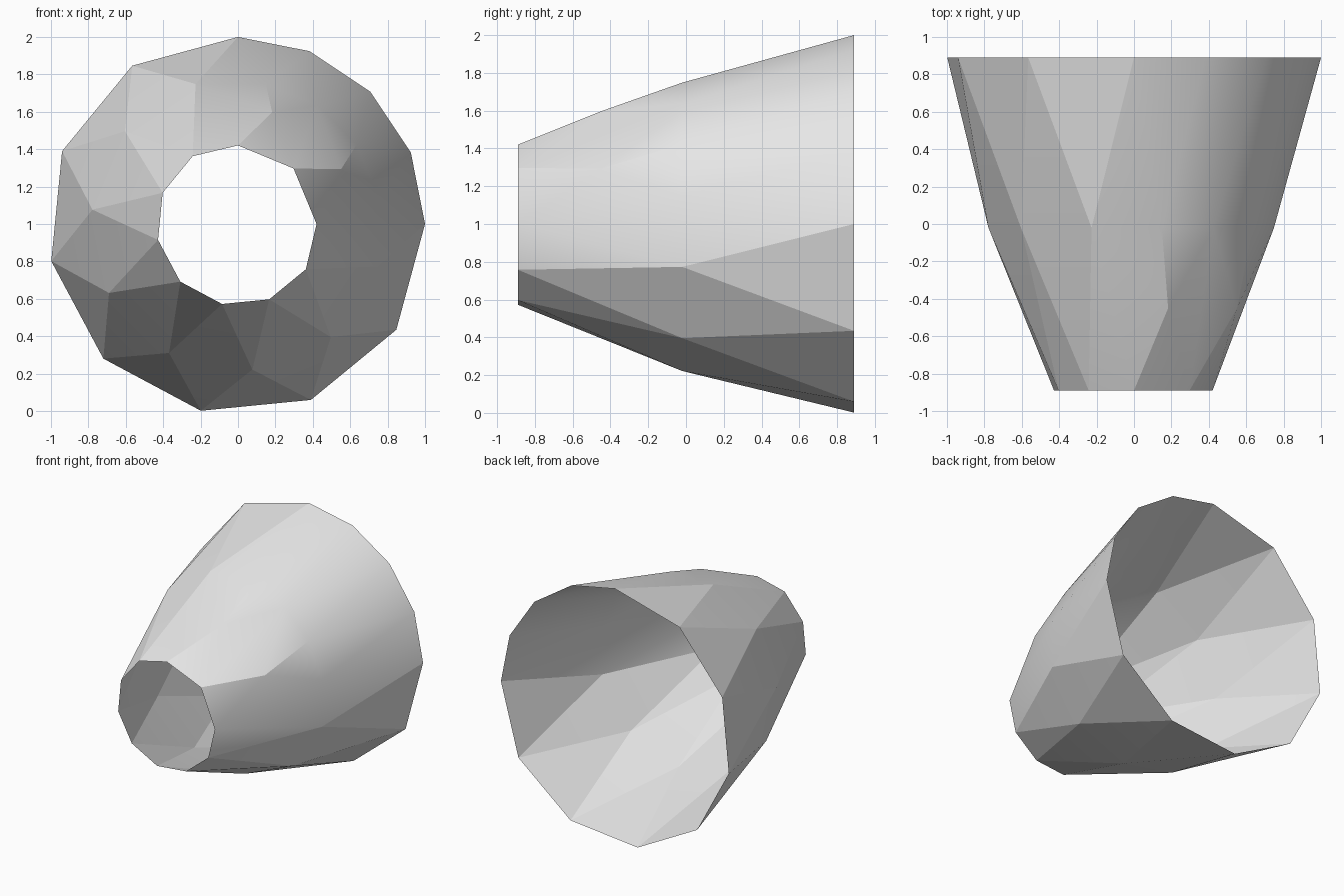
import bpy, bmesh
from math import sin, cos, radians

cube = bpy.data.objects.get("Cube")
if cube:
    bpy.data.objects.remove(cube, do_unlink=True)

# One grey material
grey = bpy.data.materials.new("light_grey")
grey.use_nodes = True
grey.diffuse_color = (0.8, 0.8, 0.8, 1)
grey.node_tree.nodes["Principled BSDF"].inputs["Base Color"].default_value = (0.8, 0.8, 0.8, 1)

FINE, COARSE = 22.5, 33.75      # angular steps, clockwise from the top
bm = bmesh.new()


def arc(start, step, count, radius, y):
    """Add evenly spaced points around the shell's axis."""
    for i in range(count):
        a = radians(start + i * step)
        bm.verts.new((radius * sin(a), y, 1 + radius * cos(a)))


# Wide back rim: finer in the upper left quarter
arc(0, FINE, 5, 1.0, 0.89)
arc(90 + COARSE, COARSE, 7, 1.018, 0.89)

# Middle ring, staggered half a step
arc(FINE / 2, FINE, 4, 0.763, -0.02)
arc(90 + COARSE / 2, COARSE, 8, 0.782, -0.02)

# Extra points where the fine quarter meets the narrow rim
arc(17, 45, 2, 0.624, -0.45)

# Narrow front rim
arc(0, 45, 3, 0.42, -0.89)
arc(90 + COARSE, COARSE, 7, 0.436, -0.89)

# Skin the rings as a convex tapering shell, then open both ends
bmesh.ops.convex_hull(bm, input=bm.verts[:])
bm.normal_update()
caps = [f for f in bm.faces if abs(f.normal.y) > 0.99]
bmesh.ops.delete(bm, geom=caps, context="FACES")

mesh = bpy.data.meshes.new("tapered_shell")
bm.to_mesh(mesh)
bm.free()
mesh.materials.append(grey)
shell = bpy.data.objects.new("tapered_shell", mesh)
bpy.context.collection.objects.link(shell)

# Smooth the fine quarter, keep the coarse facets crisp
bpy.ops.object.select_all(action="DESELECT")
shell.select_set(True)
bpy.context.view_layer.objects.active = shell
bpy.ops.object.shade_smooth_by_angle(angle=radians(14))
